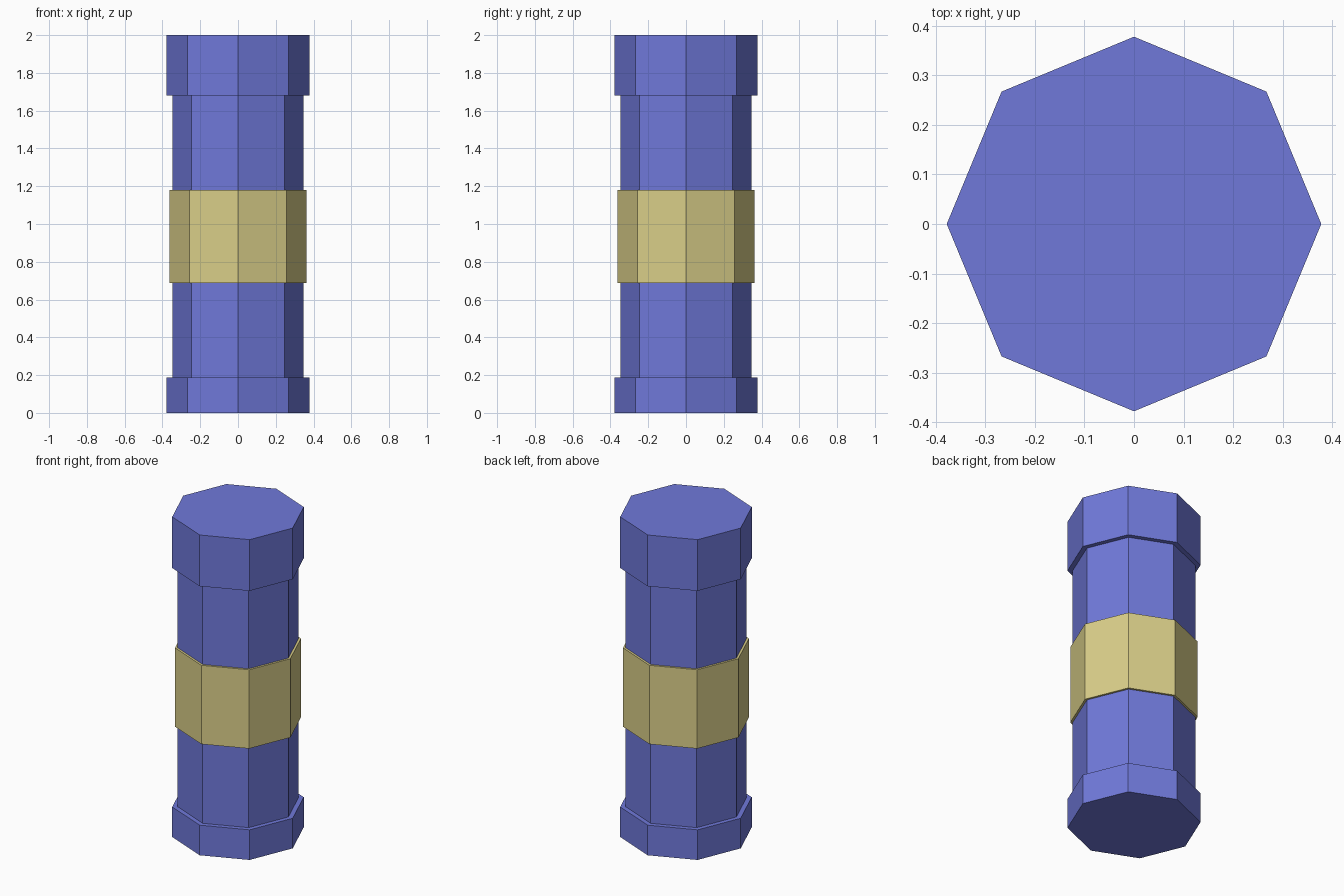
import bpy

if "Cube" in bpy.data.objects:
    bpy.data.objects.remove(bpy.data.objects["Cube"])


def material(name, color):
    mat = bpy.data.materials.new(name)
    mat.diffuse_color = color
    mat.use_nodes = True
    mat.node_tree.nodes["Principled BSDF"].inputs["Base Color"].default_value = mat.diffuse_color
    return mat


blue = material("blue", (0.16, 0.19, 0.70, 1))
gold = material("gold", (0.70, 0.62, 0.25, 1))


def octagon(name, radius, bottom, top, mat):
    """Flat-shaded eight-sided prism between two heights."""
    bpy.ops.mesh.primitive_cylinder_add(
        vertices=8, radius=radius, depth=top - bottom,
        location=(0, 0, (bottom + top) / 2))
    obj = bpy.context.object
    obj.name = name
    obj.data.materials.append(mat)
    return obj


# Base collar, shaft, middle band and top cap
octagon("base_collar", 0.378, 0.0, 0.188, blue)
octagon("shaft", 0.348, 0.188, 1.68, blue)
octagon("middle_band", 0.362, 0.688, 1.18, gold)
octagon("top_cap", 0.378, 1.68, 2.0, blue)
